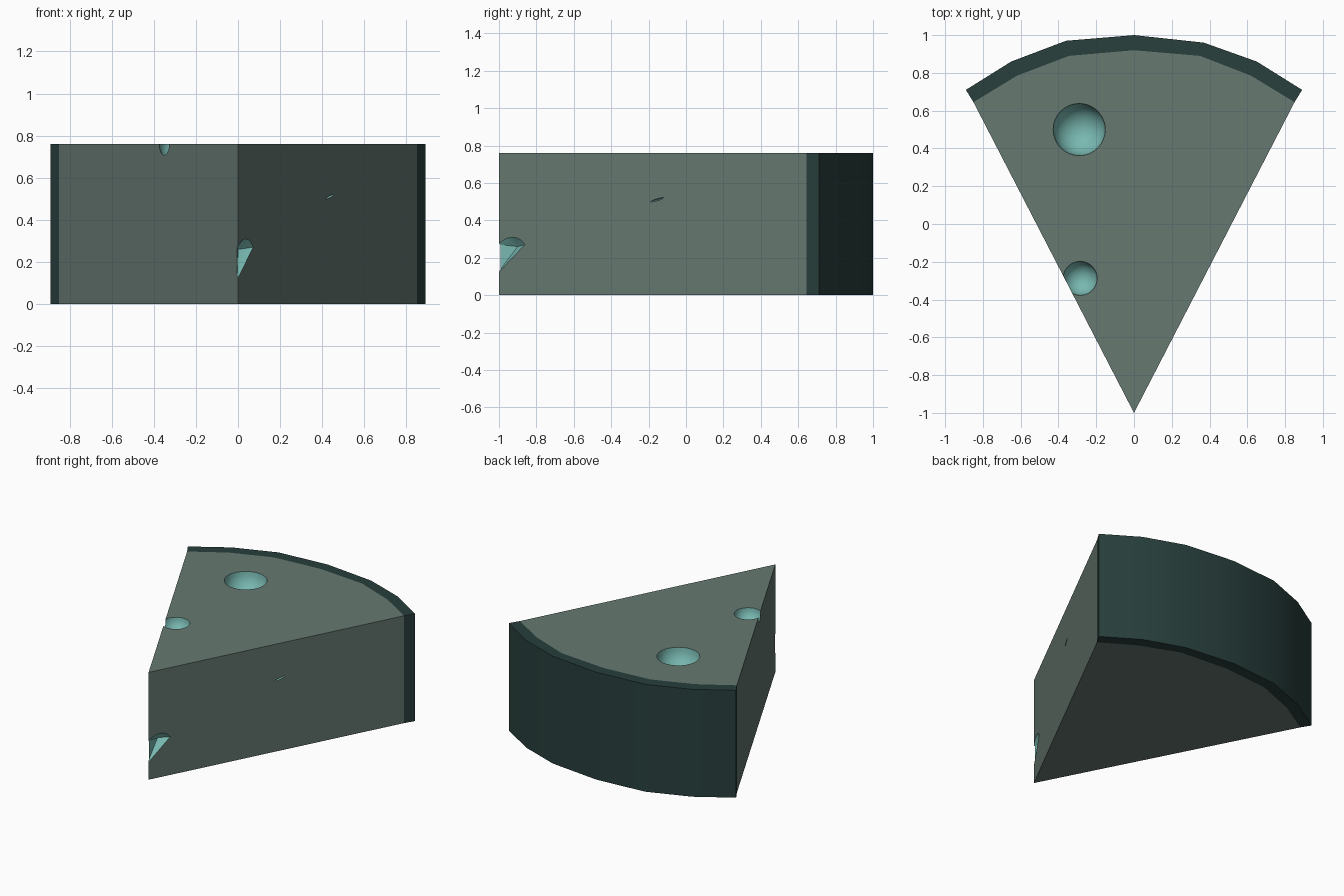
import bpy, bmesh, math
from mathutils import Matrix, Vector

if "Cube" in bpy.data.objects:
    bpy.data.objects.remove(bpy.data.objects["Cube"])

H = 0.76
OUTER = [(0.89, 0.71), (0.65, 0.86), (0.37, 0.96), (0, 1), (-0.36, 0.97), (-0.65, 0.86), (-0.89, 0.71)]
INNER = [(0.85, 0.645), (0.62, 0.785), (0.35, 0.89), (0, 0.92), (-0.345, 0.89), (-0.62, 0.785), (-0.85, 0.645)]


def material(name, color):
    m = bpy.data.materials.new(name)
    m.diffuse_color = (*color, 1)
    m.use_nodes = True
    m.node_tree.nodes["Principled BSDF"].inputs["Base Color"].default_value = m.diffuse_color
    return m


CHEESE = material("cheese", (0.135, 0.19, 0.165))
RIND = material("rind", (0.021, 0.05, 0.046))
HOLLOW = material("hollow", (0.19, 0.48, 0.44))


def add_object(name, bm, mats, index=0):
    bmesh.ops.recalc_face_normals(bm, faces=bm.faces)
    for f in bm.faces:
        f.material_index = index
    me = bpy.data.meshes.new(name)
    bm.to_mesh(me)
    bm.free()
    for m in mats:
        me.materials.append(m)
    ob = bpy.data.objects.new(name, me)
    bpy.context.collection.objects.link(ob)
    return ob


def smooth(me):
    me.shade_smooth()
    me.set_sharp_from_angle(angle=math.radians(30))


# cheese wedge
bm = bmesh.new()
base = bm.faces.new([bm.verts.new((x, y, 0)) for x, y in [(0, -1)] + INNER])
top = bmesh.ops.extrude_face_region(bm, geom=[base], use_keep_orig=True)["geom"]
bmesh.ops.translate(bm, vec=(0, 0, H), verts=[v for v in top if isinstance(v, bmesh.types.BMVert)])
wedge = add_object("cheese_wedge", bm, [CHEESE, HOLLOW])

# rind strip around the curved back, open where it meets the cheese
bm = bmesh.new()
rings = [[bm.verts.new((x, y, z)) for x, y in pts]
         for pts, z in ((INNER, 0), (OUTER, 0), (OUTER, H), (INNER, H))]
for a, b in zip(rings, rings[1:]):
    for i in range(len(a) - 1):
        bm.faces.new((a[i], a[i + 1], b[i + 1], b[i]))
for i in (0, -1):
    bm.faces.new([r[i] for r in rings])
rind = add_object("rind", bm, [RIND])
smooth(rind.data)

# hole cutters
cutters = []


def ball(name, matrix):
    bm = bmesh.new()
    bmesh.ops.create_uvsphere(bm, u_segments=32, v_segments=16, radius=1, matrix=matrix)
    cutters.append(add_object(name, bm, [CHEESE, HOLLOW], 1))


ball("large_top_hole", Matrix.Translation((-0.29, 0.5, H)) @ Matrix.Scale(0.138, 4))
ball("small_top_hole", Matrix.Translation((-0.285, -0.288, H)) @ Matrix.Scale(0.09, 4))

# thin slit in the right face
along = Vector((0.85, 1.645, 0)).normalized()
normal = Vector((along.y, -along.x, 0))
turn = math.atan2(along.y, along.x)
ball("side_slit", Matrix.Translation((0.4366, -0.155, 0.51)) @ Matrix.Rotation(turn, 4, 'Z')
     @ Matrix.Rotation(math.radians(-15), 4, 'Y') @ Matrix.Diagonal((0.04, 0.012, 0.005, 1)))

# half-round dent at the tip of the right face
bm = bmesh.new()
profile = [(-0.01, 0.115), (0.157, 0.27), (0.135, 0.293), (0.11, 0.306),
           (0.08, 0.31), (0.045, 0.304), (-0.01, 0.272)]
for s, z in profile:
    for out in (0, 0.02):
        p = Vector((0, -1, 0)) + along * s + normal * out
        bm.verts.new((p.x, p.y, z))
bm.verts.new((0.0, -0.9, 0.26))
bmesh.ops.convex_hull(bm, input=bm.verts)
cutters.append(add_object("tip_dent", bm, [CHEESE, HOLLOW], 1))

# carve the holes and keep only the finished mesh
for c in cutters:
    c.hide_render = True
    mod = wedge.modifiers.new(c.name, 'BOOLEAN')
    mod.operation = 'DIFFERENCE'
    mod.solver = 'EXACT'
    mod.object = c
bpy.context.view_layer.update()
carved = bpy.data.meshes.new_from_object(wedge.evaluated_get(bpy.context.evaluated_depsgraph_get()))
wedge.modifiers.clear()
wedge.data = carved
smooth(carved)
for c in cutters:
    bpy.data.objects.remove(c)
